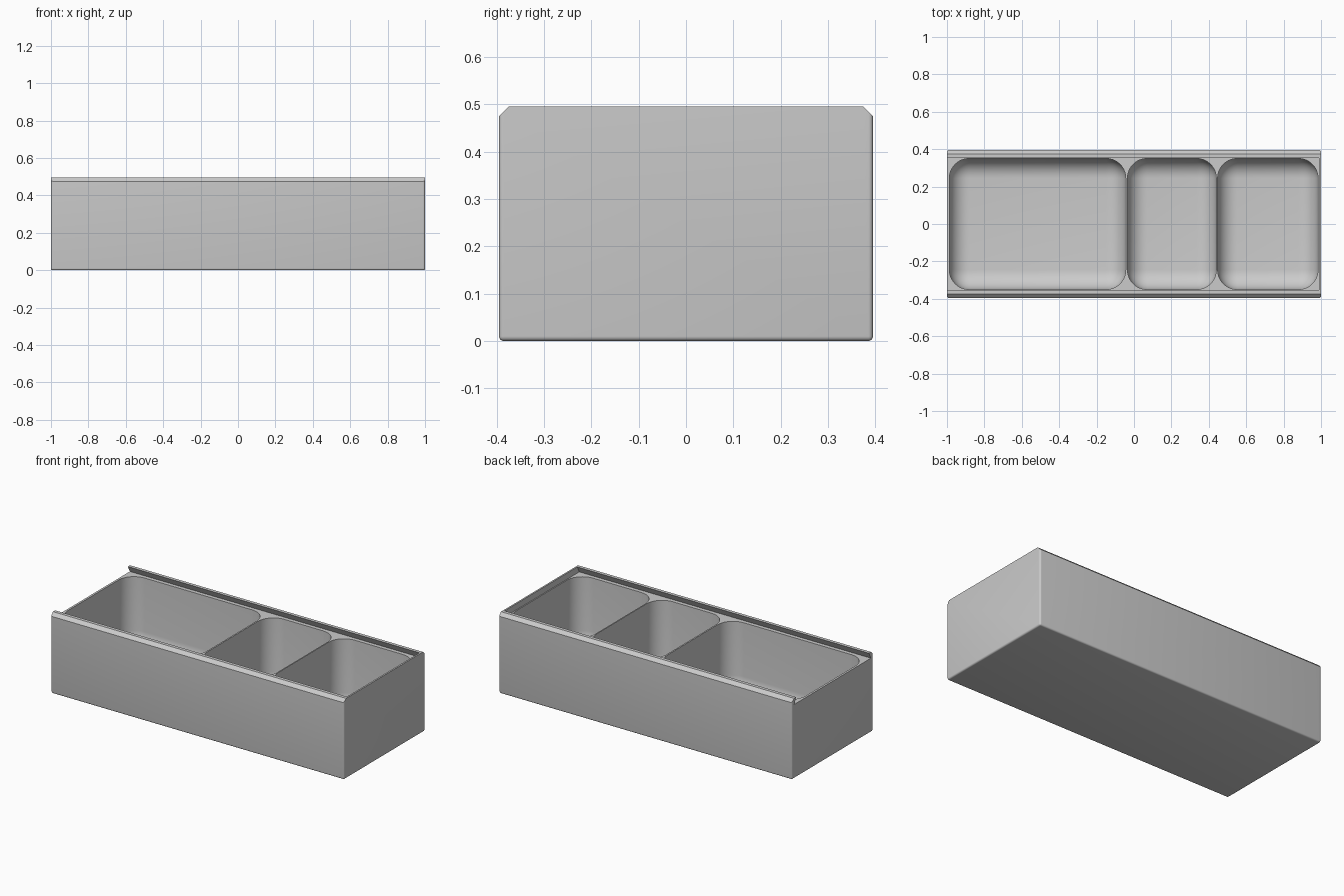
import bpy, bmesh, math

cube = bpy.data.objects.get("Cube")
if cube:
    bpy.data.objects.remove(cube, do_unlink=True)

GREY = (0.6, 0.6, 0.6, 1)
mat = bpy.data.materials.new("matte grey")
mat.use_nodes = True
mat.diffuse_color = GREY
mat.node_tree.nodes["Principled BSDF"].inputs["Base Color"].default_value = GREY

HALF_L, HALF_W, HEIGHT = 1.0, 0.395, 0.495
SHELF, FLOOR = 0.457, 0.02


def finish(name, bm):
    bmesh.ops.recalc_face_normals(bm, faces=bm.faces[:])
    mesh = bpy.data.meshes.new(name)
    bm.to_mesh(mesh)
    bm.free()
    mesh.materials.append(mat)
    obj = bpy.data.objects.new(name, mesh)
    bpy.context.collection.objects.link(obj)
    return obj


def box(x0, x1, y0, y1, z0, z1):
    bm = bmesh.new()
    bmesh.ops.create_cube(bm, size=1)
    for v in bm.verts:
        v.co = (x1 if v.co.x > 0 else x0, y1 if v.co.y > 0 else y0, z1 if v.co.z > 0 else z0)
    return bm


def bevel(bm, rule, size, segments):
    edges = [e for e in bm.edges if rule(*[v.co for v in e.verts])]
    bmesh.ops.bevel(bm, geom=edges, offset=size, segments=segments, profile=0.5,
                    affect='EDGES', clamp_overlap=True)


def upright_or_base(z0):
    # vertical edges and the edges around the base
    return lambda a, b: abs(a.z - b.z) > 0.1 or max(a.z, b.z) < z0 + 0.001


# Outer case: rounded base and corners, chamfered long top edges
bm = box(-HALF_L, HALF_L, -HALF_W, HALF_W, 0, HEIGHT)
bevel(bm, upright_or_base(0), 0.01, 4)
case = finish("box_body", bm)


def cut(cutter):
    mod = case.modifiers.new("cut", 'BOOLEAN')
    mod.operation, mod.solver, mod.object = 'DIFFERENCE', 'EXACT', cutter
    bpy.ops.object.modifier_apply(modifier=mod.name)
    bpy.data.objects.remove(cutter, do_unlink=True)


def prism(name, profile, x0, x1):
    bm = bmesh.new()
    face = bm.faces.new([bm.verts.new((x0, y, z)) for y, z in profile])
    ext = bmesh.ops.extrude_face_region(bm, geom=[face])["geom"]
    for v in ext:
        if isinstance(v, bmesh.types.BMVert):
            v.co.x = x1
    return finish(name, bm)


bpy.ops.object.select_all(action='DESELECT')
bpy.context.view_layer.objects.active = case
case.select_set(True)

# Chamfers along the rails
for s in (-1, 1):
    cut(prism("chamfer_cutter", [(s * 0.355, 0.515), (s * 0.415, 0.515), (s * 0.415, 0.455)], -1.1, 1.1))

# Dovetail slot for a sliding lid, open at one end
slope = 0.02 / (HEIGHT - SHELF)
top = HEIGHT + 0.02
inner = 0.354 - slope * 0.02
cut(prism("slot_cutter", [(-0.374, SHELF), (0.374, SHELF), (inner, top), (-inner, top)], -1.1, 0.99))

# Three rounded compartments
for x0, x1 in ((-0.987, -0.044), (-0.035, 0.44), (0.447, 0.984)):
    bm = box(x0, x1, -0.35, 0.35, FLOOR, 0.7)
    bevel(bm, upright_or_base(FLOOR), 0.105, 10)
    cut(finish("pocket_cutter", bm))

bpy.ops.object.shade_smooth_by_angle(angle=math.radians(30))
